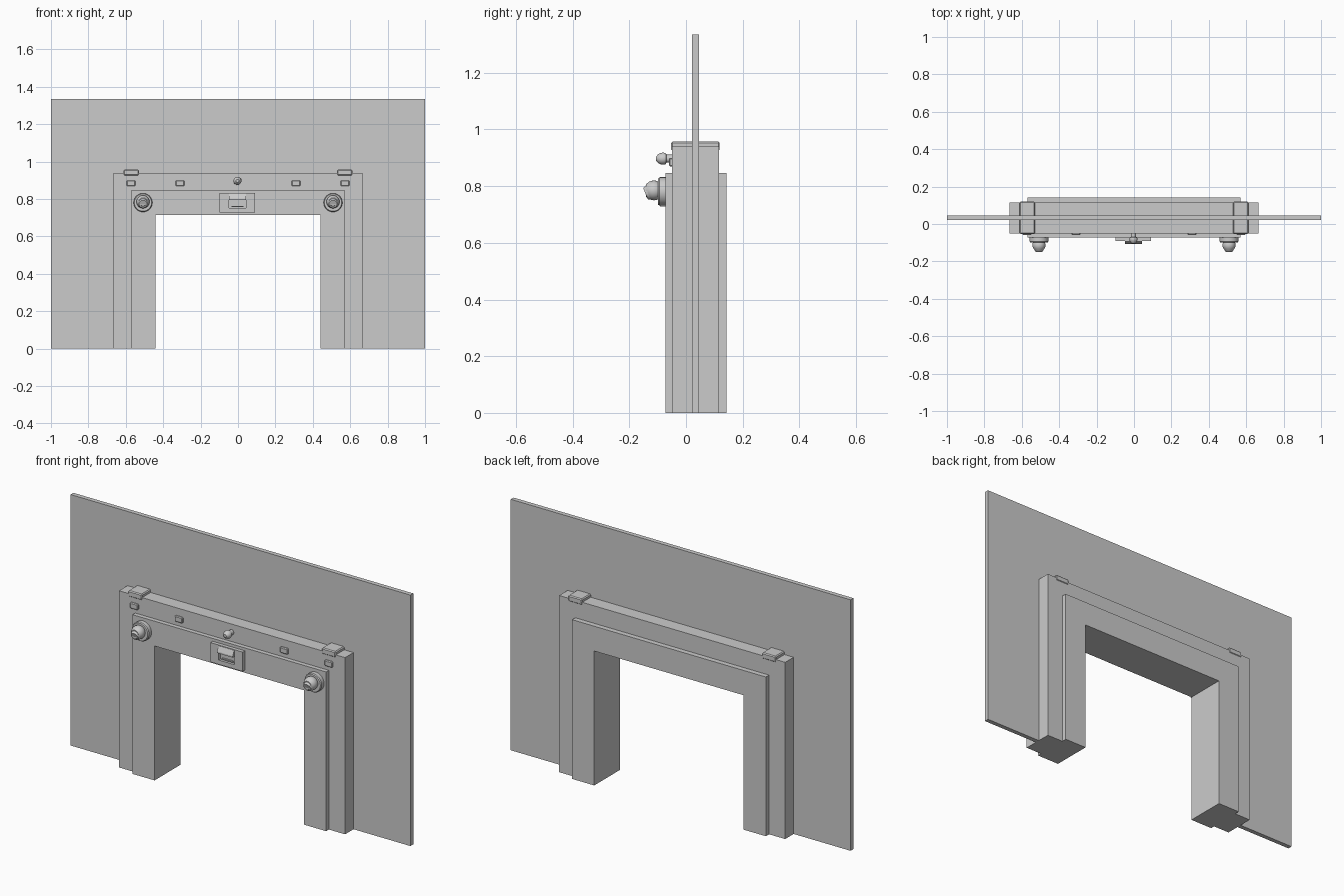
import bpy, bmesh, math
from mathutils import Vector, Matrix

if "Cube" in bpy.data.objects:
    bpy.data.objects.remove(bpy.data.objects["Cube"])


def make(name, bm):
    bmesh.ops.recalc_face_normals(bm, faces=bm.faces)
    me = bpy.data.meshes.new(name)
    bm.to_mesh(me)
    bm.free()
    ob = bpy.data.objects.new(name, me)
    bpy.context.collection.objects.link(ob)
    return ob


def u_sweep(name, section):
    """Closed section of (half width, y, height), swept up, across and down."""
    bm = bmesh.new()
    rings = [[bm.verts.new((s * x, y, z * up)) for x, y, z in section]
             for s, up in ((-1, 0), (-1, 1), (1, 1), (1, 0))]
    n = len(section)
    for a, b in zip(rings, rings[1:]):
        for i in range(n):
            j = (i + 1) % n
            bm.faces.new((a[i], a[j], b[j], b[i]))
    bm.faces.new(rings[0])
    bm.faces.new(rings[-1])
    return make(name, bm)


def extrude_x(name, profile, x0, x1):
    """Prism with a (y, z) profile."""
    bm = bmesh.new()
    a, b = [[bm.verts.new((x, y, z)) for y, z in profile] for x in (x0, x1)]
    bm.faces.new(a)
    bm.faces.new(b)
    for i in range(len(a)):
        j = (i + 1) % len(a)
        bm.faces.new((a[i], a[j], b[j], b[i]))
    return make(name, bm)


def box(name, lo, hi, bevel=0):
    bm = bmesh.new()
    lo, hi = Vector(lo), Vector(hi)
    bmesh.ops.create_cube(bm, size=1, matrix=Matrix.Translation((lo + hi) / 2)
                          @ Matrix.Diagonal((*(hi - lo), 1)))
    if bevel:
        bmesh.ops.bevel(bm, geom=bm.edges[:], offset=bevel, segments=1, affect='EDGES')
    return make(name, bm)


def lathe(name, profile, loc, tilt=0, sides=24):
    """Turn (radius, distance forward) about an axis facing -y, tilted downward."""
    bm = bmesh.new()
    rot = Matrix.Translation(loc) @ Matrix.Rotation(math.radians(90 + tilt), 4, 'X')
    rings = []
    for r, h in profile:
        rings.append([bm.verts.new(rot @ Vector((r * math.cos(2 * math.pi * k / sides),
                                                 r * math.sin(2 * math.pi * k / sides), h)))
                      for k in range(sides)])
    for a, b in zip(rings, rings[1:]):
        for k in range(sides):
            j = (k + 1) % sides
            bm.faces.new((a[k], a[j], b[j], b[k]))
    bm.faces.new(rings[0])
    bm.faces.new(rings[-1])
    ob = make(name, bm)
    bpy.ops.object.select_all(action='DESELECT')
    bpy.context.view_layer.objects.active = ob
    ob.select_set(True)
    bpy.ops.object.shade_smooth_by_angle(angle=math.radians(35))
    return ob


# Wall panel and stepped door frame
u_sweep("wall", [(0.665, 0.021, 0.94), (1, 0.021, 1.335), (1, 0.045, 1.335), (0.665, 0.045, 0.94)])
u_sweep("door_frame", [(0.44, -0.073, 0.715), (0.57, -0.073, 0.847), (0.57, -0.05, 0.847),
                       (0.665, -0.05, 0.94), (0.665, 0.116, 0.94), (0.57, 0.116, 0.847),
                       (0.57, 0.143, 0.847), (0.44, 0.143, 0.715)])

for side, s in (("left", -1), ("right", 1)):
    # Saddle cap across the top of the frame
    cap = box("top_cap_" + side, (s * 0.57 - 0.041, -0.053, 0.925),
              (s * 0.57 + 0.041, 0.119, 0.957), 0.005)

    # Small studs on the lintel
    for label, x in (("outer", 0.572), ("inner", 0.31)):
        box(f"stud_{label}_{side}", (s * x - 0.023, -0.06, 0.869),
            (s * x + 0.023, -0.045, 0.900), 0.004)

    # Lamp: round base, and a rounded head aimed slightly down
    x = s * 0.508
    lathe("lamp_base_" + side, [(0.05, 0), (0.05, 0.021), (0.046, 0.026), (0.036, 0.026)],
          (x, -0.073, 0.781), 0, 32)
    head = [(0.035 * math.cos(math.radians(a)), 0.035 * math.sin(math.radians(a)))
            for a in range(-75, 46, 15)]
    head += [(0.022, 0.029)]
    lathe("lamp_head_" + side, head, (x, -0.113, 0.785), -0, 24).name = "lamp_head_" + side
    lathe("lamp_lens_" + side, [(0.034, 0), (0.031, 0.012), (0.022, 0.032)],
          (x, -0.113, 0.785), 22, 24)

# Sensor knob in the middle of the lintel
lathe("sensor_knob", [(0.014, 0), (0.014, 0.02), (0.019, 0.022), (0.0215, 0.03), (0.0205, 0.039),
                      (0.016, 0.049), (0.008, 0.056)], (-0.003, -0.049, 0.897), 0, 20)

# Reader plate: rim around a recess, back plate, hood and lower lip
cx, y0, y1 = -0.003, -0.07, -0.092
box("reader_back", (cx - 0.09, -0.078, 0.735), (cx + 0.09, y0, 0.825))
for s in (-1, 1):
    box("reader_side", (min(cx + s * 0.046, cx + s * 0.095), y1, 0.729),
        (max(cx + s * 0.046, cx + s * 0.095), y0, 0.832))
box("reader_bottom", (cx - 0.046, y1, 0.729), (cx + 0.046, y0, 0.752))
box("reader_top", (cx - 0.046, y1, 0.815), (cx + 0.046, y0, 0.832))
extrude_x("reader_hood", [(-0.075, 0.829), (-0.094, 0.829), (-0.106, 0.803), (-0.106, 0.795),
                          (-0.075, 0.795)], cx - 0.046, cx + 0.046)
box("reader_lip", (cx - 0.032, -0.087, 0.757), (cx + 0.032, -0.078, 0.763))
